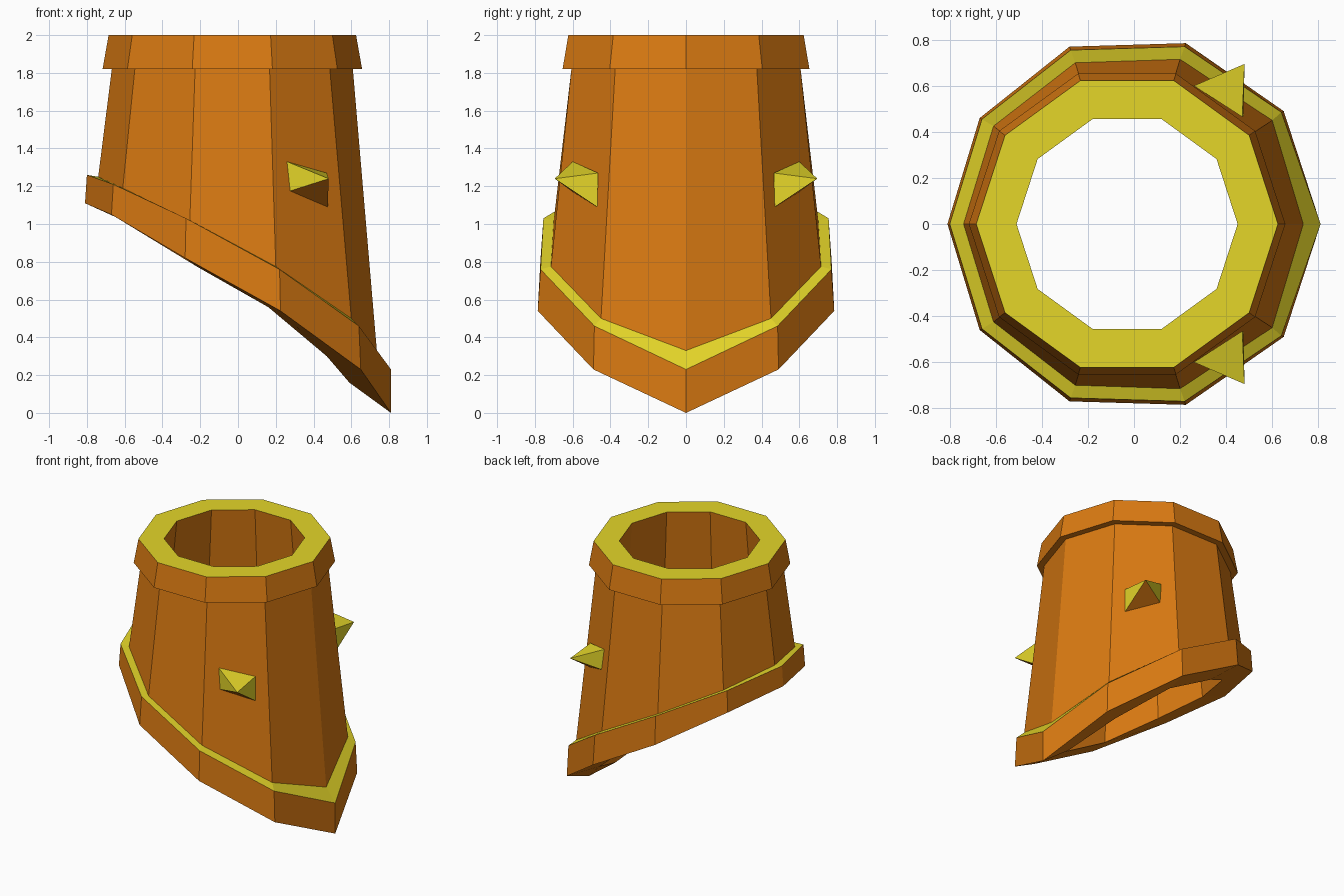
import bpy, bmesh, math

if "Cube" in bpy.data.objects:
    bpy.data.objects.remove(bpy.data.objects["Cube"])


def material(name, rgb):
    m = bpy.data.materials.new(name)
    m.diffuse_color = (*rgb, 1)
    m.use_nodes = True
    m.node_tree.nodes["Principled BSDF"].inputs["Base Color"].default_value = m.diffuse_color
    return m


ORANGE = material("orange", (0.70, 0.195, 0.006))
YELLOW = material("yellow", (0.78, 0.67, 0.022))


def make_object(name, bm):
    bmesh.ops.recalc_face_normals(bm, faces=bm.faces)
    mesh = bpy.data.meshes.new(name)
    bm.to_mesh(mesh)
    bm.free()
    mesh.materials.append(ORANGE)
    mesh.materials.append(YELLOW)
    ob = bpy.data.objects.new(name, mesh)
    bpy.context.collection.objects.link(ob)
    return ob


def flat_ring(r, z):
    """Level ten-sided ring, slightly off centre."""
    return [(-0.03 + r * math.cos(math.radians(36 * i)),
             r * math.sin(math.radians(36 * i)), z) for i in range(10)]


def slanted_ring(half):
    """Ten-sided ring from its six points on the +y side, mirrored in y."""
    return half + [(x, -y, z) for x, y, z in half[4:0:-1]]


# Slanted rings at the foot of the tube
body_foot = slanted_ring([(0.735, 0, 0.33), (0.60, 0.45, 0.50), (0.20, 0.715, 0.775),
                          (-0.255, 0.70, 1.02), (-0.61, 0.425, 1.19), (-0.74, 0, 1.25)])
band_top = slanted_ring([(0.81, 0, 0.23), (0.64, 0.485, 0.46), (0.22, 0.77, 0.76),
                         (-0.275, 0.755, 1.03), (-0.66, 0.455, 1.21), (-0.80, 0, 1.26)])
band_bottom = slanted_ring([(0.81, 0, 0.0), (0.65, 0.49, 0.23), (0.225, 0.785, 0.54),
                            (-0.28, 0.77, 0.82), (-0.67, 0.46, 1.05), (-0.81, 0, 1.11)])
inner_foot = slanted_ring([(0.59, 0, 0.16), (0.47, 0.36, 0.30), (0.16, 0.57, 0.56),
                           (-0.21, 0.56, 0.77), (-0.50, 0.34, 0.97), (-0.61, 0, 1.03)])

# Hollow tube: collar, tapered body, slanted base band, inner wall
rings = [flat_ring(0.48, 2.0), flat_ring(0.655, 2.0), flat_ring(0.687, 1.82),
         flat_ring(0.638, 1.82), body_foot, band_top, band_bottom, inner_foot]
YELLOW_STRIPS = {0, 4}  # collar top and band ledge
bm = bmesh.new()
loops = [[bm.verts.new(p) for p in ring] for ring in rings]
for k, lower in enumerate(loops):
    upper = loops[(k + 1) % len(loops)]
    for i in range(10):
        j = (i + 1) % 10
        f = bm.faces.new((lower[i], lower[j], upper[j], upper[i]))
        f.material_index = 1 if k in YELLOW_STRIPS else 0
make_object("slanted_tube", bm)

# Pair of four-sided spikes, underside orange
for side, label in ((-1, "front"), (1, "back")):
    bm = bmesh.new()
    base = [bm.verts.new((x, side * y, z)) for x, y, z in
            ((0.26, 0.60, 1.33), (0.26, 0.60, 1.17), (0.475, 0.47, 1.09), (0.47, 0.465, 1.27))]
    tip = bm.verts.new((0.48, side * 0.695, 1.24))
    bm.faces.new(base)
    for i in range(4):
        f = bm.faces.new((base[i], base[(i + 1) % 4], tip))
        f.material_index = 0 if i == 1 else 1
    make_object(label + "_spike", bm)
